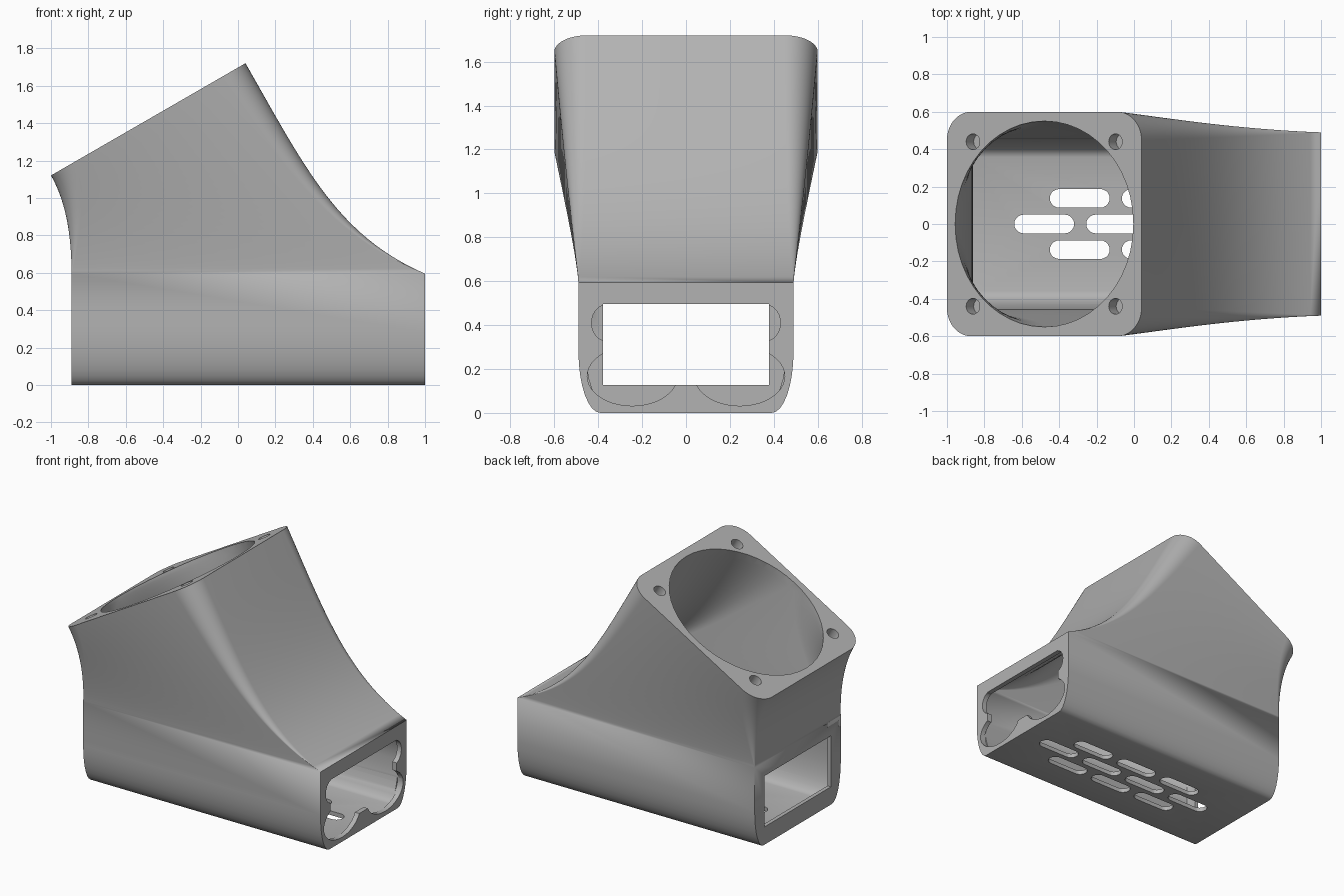
import bpy, bmesh, math
from mathutils import Matrix, Vector

if "Cube" in bpy.data.objects:
    bpy.data.objects.remove(bpy.data.objects["Cube"])

grey = bpy.data.materials.new("plain_grey")
grey.diffuse_color = (0.45, 0.45, 0.45, 1)
grey.use_nodes = True
grey.node_tree.nodes["Principled BSDF"].inputs["Base Color"].default_value = grey.diffuse_color

# Tilted mounting plane of the fan
CENTRE = Vector((-0.48, 0, 1.42))
NORMAL = Vector((-0.5, 0, 0.866))
ALONG = Vector((0.866, 0, 0.5))


def skin(name, rings):
    """Closed solid through rings of equal length; coincident points are shared."""
    bm, found = bmesh.new(), {}

    def vert(p):
        key = tuple(round(c, 5) for c in p)
        if key not in found:
            found[key] = bm.verts.new(p)
        return found[key]

    def face(vs):
        vs = list(dict.fromkeys(vs))
        if len(vs) > 2:
            bm.faces.new(vs)

    vs = [[vert(p) for p in ring] for ring in rings]
    n = len(vs[0])
    for a, b in zip(vs, vs[1:]):
        for i in range(n):
            j = (i + 1) % n
            face((a[i], a[j], b[j], b[i]))
    face(vs[0][::-1])
    face(vs[-1])
    bmesh.ops.triangulate(bm, faces=bm.faces[:])
    bmesh.ops.recalc_face_normals(bm, faces=bm.faces[:])
    if bm.calc_volume(signed=True) < 0:
        bmesh.ops.reverse_faces(bm, faces=bm.faces[:])
    mesh = bpy.data.meshes.new(name)
    bm.to_mesh(mesh)
    bm.free()
    mesh.materials.append(grey)
    ob = bpy.data.objects.new(name, mesh)
    bpy.context.scene.collection.objects.link(ob)
    return ob


def rounded_ring(back, front, w, r, seg=12):
    """Rounded rectangle spanning back-front in the xz plane and +-w in y."""
    b, f = Vector((back[0], 0, back[1])), Vector((front[0], 0, front[1]))
    c, half, d = (b + f) / 2, (f - b).length / 2, (f - b).normalized()
    r = min(r, 0.995 * half, 0.995 * w)
    pts = []
    for k, (su, sv) in enumerate(((1, 1), (-1, 1), (-1, -1), (1, -1))):
        for i in range(seg + 1):
            a = math.pi / 2 * (k + i / seg)
            u = su * (half - r) + r * math.cos(a)
            v = sv * (w - r) + r * math.sin(a)
            pts.append(c + d * u + Vector((0, v, 0)))
    return pts


def bezier(p, t):
    s = 1 - t
    k = (s**3, 3 * s * s * t, 3 * s * t * t, t**3)
    return tuple(sum(k[i] * p[i][a] for i in range(4)) for a in (0, 1))


def duct(name, z0, back, front, w0, w1, r1, overshoot=0):
    """Trough with curved lower sides, lofted up to the tilted fan mount."""
    rings, rx, rz = [], 0.1, 0.28
    for i in range(9):
        a = math.pi / 2 * i / 8
        z, w = z0 + rz * (1 - math.cos(a)), w0 - rx + rx * math.sin(a)
        rings.append(rounded_ring((back[0][0], z), (front[0][0], z), w, 0))
    for i in range(25):
        t = i / 24
        rings.append(rounded_ring(bezier(back, t), bezier(front, t),
                                  w0 + (w1 - w0) * t**1.2, r1 * t))
    if overshoot:
        rings.append([p + NORMAL * overshoot for p in rings[-1]])
    return skin(name, rings)


def prism(name, pts, depth, mat):
    return skin(name, [[mat @ Vector((x, y, z)) for x, y in pts] for z in (0, depth)])


def ellipse(rx, ry, n=40):
    return [(rx * math.cos(2 * math.pi * i / n), ry * math.sin(2 * math.pi * i / n))
            for i in range(n)]


def volume(mesh):
    bm = bmesh.new()
    bm.from_mesh(mesh)
    v = bm.calc_volume(signed=True)
    bm.free()
    return v


def cut(target, cutter):
    """Subtract the cutter, taking the first solver that gives a sound solid."""
    before = volume(target.data)
    for solver in ('MANIFOLD', 'EXACT', 'FLOAT'):
        m = target.modifiers.new("cut", 'BOOLEAN')
        m.operation, m.solver, m.object = 'DIFFERENCE', solver, cutter
        bpy.context.view_layer.update()
        dg = bpy.context.evaluated_depsgraph_get()
        mesh = bpy.data.meshes.new_from_object(target.evaluated_get(dg))
        target.modifiers.remove(m)
        if 0.03 * before < volume(mesh) < before * 0.99999:
            target.data = mesh
            break
    bpy.data.objects.remove(cutter)


# Outer shell and hollow interior
body = duct("fan_duct", 0,
            ((-0.89, 0.595), (-0.89, 0.8), (-0.92, 0.98), (-1.0, 1.12)),
            ((1.0, 0.595), (0.53, 0.80), (0.36, 1.16), (0.04, 1.72)), 0.49, 0.6, 0.15)
cut(body, duct("cavity", 0.03,
               ((-0.862, 0.57), (-0.862, 0.8), (-0.89, 1.0), (-0.956, 1.145)),
               ((0.965, 0.57), (0.49, 0.76), (0.31, 1.135), (-0.004, 1.695)),
               0.458, 0.55, 0.55, overshoot=0.06))

# Rectangular passage through the back window and the front outlet
TO_X = Matrix(((0, 0, 1, 0), (1, 0, 0, 0), (0, 1, 0, 0), (0, 0, 0, 1)))
box = [(-0.377, 0.128), (0.377, 0.128), (0.377, 0.495), (-0.377, 0.495)]
cut(body, prism("passage", box, 2.2, Matrix.Translation((-1.1, 0, 0)) @ TO_X))

# Lobes around the outlet
for side in (-1, 1):
    for y, z, rx, rz in ((0.245, 0.167, 0.205, 0.135), (0.36, 0.41, 0.07, 0.083)):
        cut(body, prism("lobe", ellipse(rx, rz), 0.2,
                        Matrix.Translation((0.955, side * y, z)) @ TO_X))

# Screw holes at the fan corners
for su in (-1, 1):
    for sv in (-1, 1):
        pos = CENTRE + ALONG * 0.44 * su + Vector((0, 0.44 * sv, 0)) - NORMAL * 0.08
        mat = Matrix.Translation(pos) @ Matrix.Rotation(math.radians(-30), 4, 'Y')
        cut(body, prism("screw_hole", ellipse(0.042, 0.042, 24), 0.15, mat))

# Staggered vent slots in the floor
slot = [(s * 0.11 + 0.05 * math.cos(a), 0.05 * math.sin(a))
        for s, start in ((1, -90), (-1, 90))
        for a in (math.radians(start + 18 * i) for i in range(11))]
for y, x0, count in ((-0.137, -0.29, 3), (0, -0.48, 4), (0.137, -0.29, 3)):
    for i in range(count):
        cut(body, prism("slot", slot, 0.13, Matrix.Translation((x0 + 0.385 * i, y, -0.05))))

# Smooth walls with sharp rims
for ob in bpy.context.selected_objects:
    ob.select_set(False)
body.select_set(True)
bpy.context.view_layer.objects.active = body
bpy.ops.object.shade_smooth_by_angle(angle=math.radians(30))
